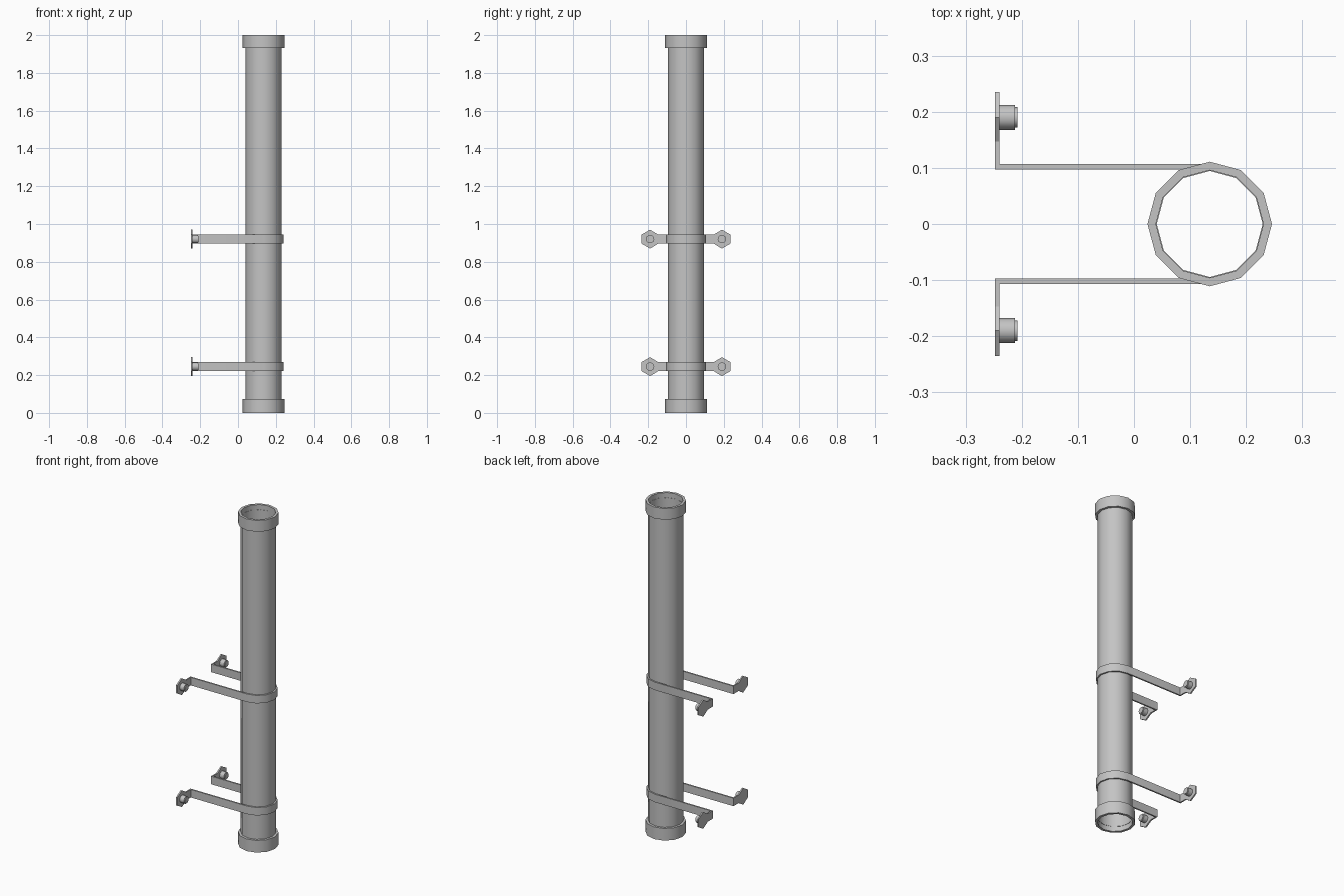
import bpy, bmesh
from math import sin, cos, pi, radians
from mathutils import Matrix

if "Cube" in bpy.data.objects:
    bpy.data.objects.remove(bpy.data.objects["Cube"])

CX = 0.135      # pipe axis
SIDES = 12

grey = bpy.data.materials.new("galvanised grey")
grey.use_nodes = True
colour = (0.55, 0.55, 0.55, 1)
grey.diffuse_color = colour
grey.node_tree.nodes["Principled BSDF"].inputs["Base Color"].default_value = colour


def finish(bm, name, smooth=None):
    bmesh.ops.recalc_face_normals(bm, faces=bm.faces)
    mesh = bpy.data.meshes.new(name)
    bm.to_mesh(mesh)
    bm.free()
    mesh.materials.append(grey)
    ob = bpy.data.objects.new(name, mesh)
    bpy.context.collection.objects.link(ob)
    if smooth:
        bpy.ops.object.select_all(action="DESELECT")
        ob.select_set(True)
        bpy.context.view_layer.objects.active = ob
        bpy.ops.object.shade_smooth_by_angle(angle=radians(smooth))
    return ob


def tube(name, outer, inner, z0, z1):
    """Open-ended twelve-sided tube with a wall."""
    bm = bmesh.new()
    profile = [(outer, z0), (outer, z1), (inner, z1), (inner, z0)]
    rings = []
    for i in range(SIDES):
        a = 2 * pi * i / SIDES
        rings.append([bm.verts.new((CX + r * cos(a), r * sin(a), z)) for r, z in profile])
    for i in range(SIDES):
        a, b = rings[i], rings[(i + 1) % SIDES]
        for k in range(4):
            m = (k + 1) % 4
            bm.faces.new((a[k], b[k], b[m], a[m]))
    return finish(bm, name, 40)


def strap(name, z, half=0.024):
    """Band that wraps the pipe and runs back as two arms."""
    def path(r):
        arc = [(CX + r * cos(a), r * sin(a))
               for a in (pi * (i / 6 - 0.5) for i in range(7))]
        return [(-0.248, -r)] + arc + [(-0.248, r)]
    bm = bmesh.new()
    rows = [[bm.verts.new((x, y, z + s * half)) for (x, y), s in
             ((o, -1), (o, 1), (i, 1), (i, -1))]
            for o, i in zip(path(0.1065), path(0.0975))]
    for a, b in zip(rows, rows[1:]):
        for k in range(4):
            m = (k + 1) % 4
            bm.faces.new((a[k], b[k], b[m], a[m]))
    bm.faces.new(rows[0])
    bm.faces.new(rows[-1])
    return finish(bm, name, 40)


def flange(name, side, z):
    """Foot plate: a short neck that ends in a hexagon."""
    outline = [(0.098, -0.024), (0.147, -0.024), (0.19, -0.05), (0.235, -0.024),
               (0.235, 0.024), (0.19, 0.05), (0.147, 0.024), (0.098, 0.024)]
    bm = bmesh.new()
    face = bm.faces.new([bm.verts.new((-0.248, side * y, z + h)) for y, h in outline])
    ext = bmesh.ops.extrude_face_region(bm, geom=[face])["geom"]
    bmesh.ops.translate(bm, vec=(0.008, 0, 0),
                        verts=[v for v in ext if isinstance(v, bmesh.types.BMVert)])
    return finish(bm, name)


def bolt(name, side, z):
    """Rounded bolt head on the foot plate."""
    bm = bmesh.new()
    bmesh.ops.create_cone(bm, cap_ends=True, segments=10, radius1=0.0225,
                          radius2=0.0225, depth=0.033,
                          matrix=Matrix.Translation((-0.2245, side * 0.19, z))
                          @ Matrix.Rotation(pi / 2, 4, "Y"))
    rim = [e for e in bm.edges if all(v.co.x > -0.22 for v in e.verts)]
    bmesh.ops.bevel(bm, geom=rim, offset=0.004, segments=2, affect="EDGES")
    return finish(bm, name, 60)


# Pipe and end collars
tube("pipe", 0.0965, 0.0945, 0.03, 1.97)
tube("bottom_collar", 0.111, 0.096, 0, 0.073)
tube("top_collar", 0.111, 0.096, 1.932, 2)

# Two wall brackets
for label, z in (("lower", 0.245), ("upper", 0.92)):
    strap(label + "_strap", z)
    for end, side in (("front", -1), ("back", 1)):
        flange(f"{label}_{end}_flange", side, z)
        bolt(f"{label}_{end}_bolt", side, z)
